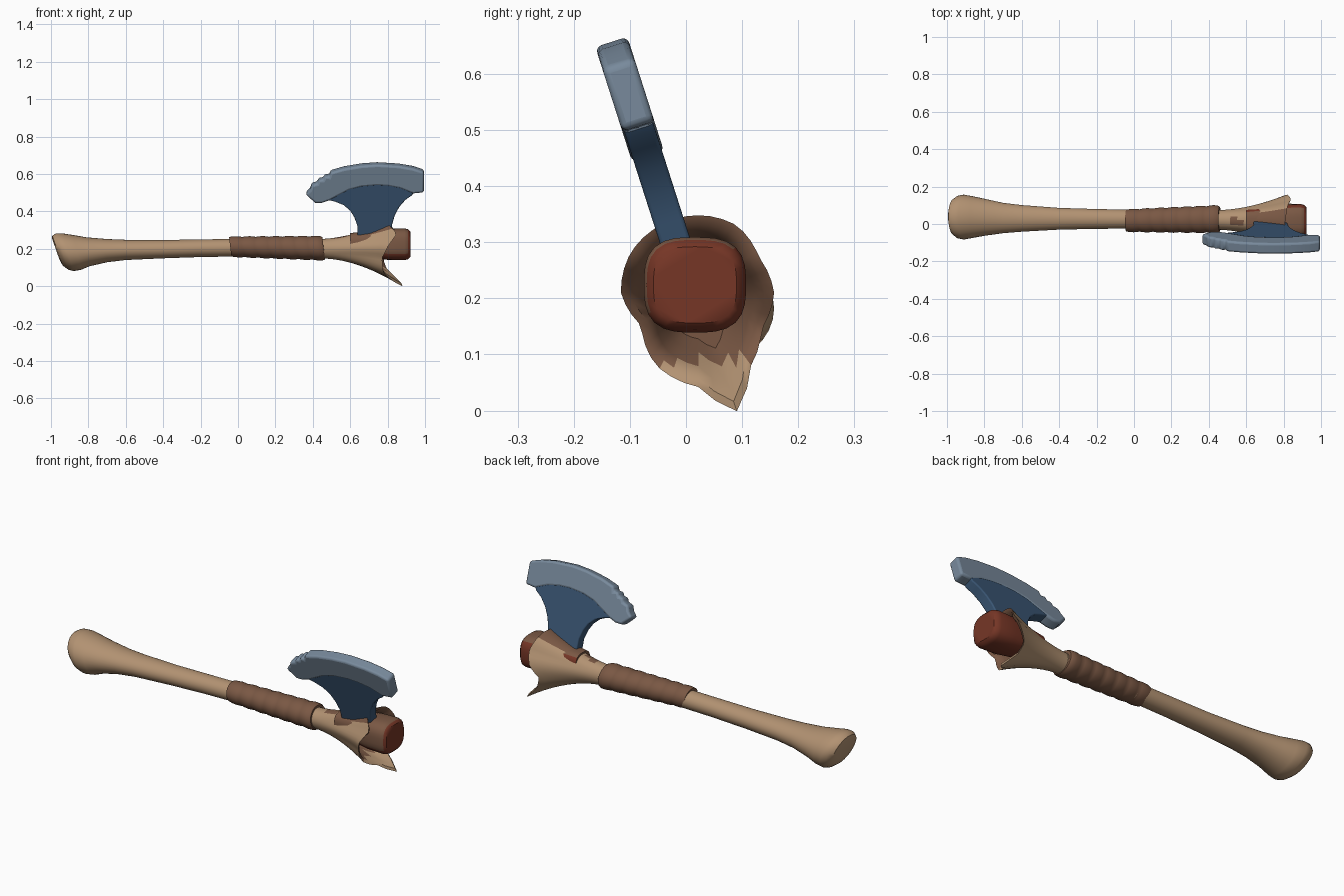
import bpy, bmesh, math
from mathutils import Vector

if "Cube" in bpy.data.objects:
    bpy.data.objects.remove(bpy.data.objects["Cube"])


def colour(name, r, g, b):
    m = bpy.data.materials.new(name)
    lin = [((c / 255 + 0.055) / 1.055) ** 2.4 for c in (r, g, b)]
    m.diffuse_color = (*lin, 1)
    m.use_nodes = True
    m.node_tree.nodes["Principled BSDF"].inputs["Base Color"].default_value = m.diffuse_color
    return m


TAN = colour("bone tan", 178, 146, 114)
BROWN = colour("leather brown", 122, 88, 68)
RED = colour("rust red", 118, 54, 38)
DARK = colour("dark blue steel", 58, 86, 116)
LIGHT = colour("pale edge steel", 120, 138, 156)


def finish(bm, name, mats, rule=None, angle=40):
    bmesh.ops.recalc_face_normals(bm, faces=bm.faces)
    bm.normal_update()
    if rule:
        for f in bm.faces:
            f.material_index = rule(f)
    me = bpy.data.meshes.new(name)
    bm.to_mesh(me)
    bm.free()
    for m in mats:
        me.materials.append(m)
    ob = bpy.data.objects.new(name, me)
    bpy.context.collection.objects.link(ob)
    bpy.ops.object.select_all(action='DESELECT')
    ob.select_set(True)
    bpy.context.view_layer.objects.active = ob
    bpy.ops.object.shade_smooth_by_angle(angle=math.radians(angle))
    return ob


def ring(x, cy, cz, ry, rz, shear=0, power=2, n=32):
    """Rounded cross-section around the x axis; shear tilts it."""
    pts = []
    for i in range(n):
        a = 2 * math.pi * i / n
        c, s = math.cos(a), math.sin(a)
        k = (abs(c) ** power + abs(s) ** power) ** (-1 / power)
        pts.append(Vector((x - shear * rz * k * s, cy + ry * k * c, cz + rz * k * s)))
    return pts


def loft(name, rings, mats, rule=None, angle=40):
    bm = bmesh.new()
    vs = [[bm.verts.new(p) for p in r] for r in rings]
    n = len(vs[0])
    for a, b in zip(vs, vs[1:]):
        for i in range(n):
            j = (i + 1) % n
            bm.faces.new((a[i], a[j], b[j], b[i]))
    bm.faces.new(vs[0])
    bm.faces.new(vs[-1])
    return finish(bm, name, mats, rule, angle)


# Handle with flared, slanted pommel: x, cy, cz, ry, rz, shear
handle = [(-.975, .04, .20, .065, .055, .35), (-.965, .038, .19, .095, .08, .35),
          (-.94, .037, .185, .114, .097, .35), (-.91, .037, .182, .12, .101, .3),
          (-.86, .037, .18, .111, .093, .2), (-.8, .036, .184, .099, .077, .1),
          (-.7, .032, .19, .081, .062, 0), (-.6, .03, .194, .071, .054, 0),
          (-.4, .028, .198, .058, .049, 0), (-.2, .027, .203, .053, .047, 0),
          (0, .026, .206, .05, .047, 0), (.46, .024, .202, .053, .05, 0)]
loft("handle", [ring(*h) for h in handle], [TAN])

# Leather grip: overlapping bands
rings = []
BANDS = 7
for b in range(BANDS):
    for u, k in ((0.02, .955), (.2, 1.0), (.55, 1.03), (.85, 1.0)):
        t = (b + u) / BANDS
        rings.append(ring(-.043 + .5 * t, .018 + .008 * t, .211 - .008 * t,
                          (.06 + .014 * t) * k, (.054 + .011 * t) * k, .12))
rings.append(ring(.458, .026, .203, .066, .06, .12))
loft("leather_grip", rings, [BROWN], angle=50)

# Socket: trumpet flaring to a jagged rim. Rim: angle, radius, x
RIM = [(0, .135, .82), (30, .125, .84), (60, .138, .82), (90, .138, .81),
       (120, .138, .80), (150, .14, .85), (180, .138, .80), (210, .117, .77),
       (240, .15, .775), (270, .168, .81), (288, .222, .88), (306, .16, .80),
       (330, .13, .775), (360, .135, .82)]


def rim_at(deg):
    for (a0, r0, x0), (a1, r1, x1) in zip(RIM, RIM[1:]):
        if a0 <= deg <= a1:
            u = (deg - a0) / (a1 - a0)
            return r0 + (r1 - r0) * u, x0 + (x1 - x0) * u


def socket_ring(t, inset=0.0):
    pts = []
    for i in range(40):
        deg = i * 9
        a = math.radians(deg)
        r, x = rim_at(deg)
        rad = .052 + (r - .052) * t ** 1.8 - inset
        pts.append(Vector((.44 + (x - .44) * t, .022 + rad * math.cos(a),
                           .2 + .01 * t + rad * math.sin(a))))
    return pts


def socket_rule(f):
    c = f.calc_center_median()
    out = Vector((0, c.y - .022, c.z - .208))
    if f.normal.dot(out) < 0 or f.normal.x > .75:      # inside of the cup
        return 0 if c.z < .085 else 1
    deg = math.degrees(math.atan2(out.z, out.y))
    if c.x > .63 and 62 < deg < 138:                   # packing round the blade
        return 1
    return 1 if .53 < c.x < .57 and 75 < deg < 120 else 0


outer = [socket_ring(i / 10) for i in range(11)]
inner = [socket_ring(.985, .014), socket_ring(.9, .018), socket_ring(.75, .018),
         socket_ring(.6, .02)]
loft("socket", outer + inner, [TAN, BROWN], socket_rule, 50)

# Core peg poking out of the socket
core = [(.6, .06, .06), (.75, .08, .076), (.8, .088, .083), (.89, .091, .085),
        (.91, .086, .08), (.921, .074, .068)]
loft("core_peg", [ring(x, .016, .224, ry, rz, 0, 3) for x, ry, rz in core], [RED, BROWN],
     lambda f: 1 if f.normal.x < .5 and f.normal.z > -.4 and f.normal.y < .75
     and f.calc_center_median().x < .915 else 0)


# Blade plates: front-view outline leaning forward
def plate(name, outline, thick, mat, bevel):
    n = Vector((0, .952, .305))
    bm = bmesh.new()
    sides = []
    for s in (-.5, .5):
        sides.append([bm.verts.new(Vector((x, -.03 - .32 * (z - .335), z)) + n * thick * s)
                      for x, z in outline])
    a, b = sides
    bm.faces.new(a)
    bm.faces.new(b)
    for i in range(len(a)):
        j = (i + 1) % len(a)
        bm.faces.new((a[i], a[j], b[j], b[i]))
    ob = finish(bm, name, [mat], angle=35)
    mod = ob.modifiers.new("soft edges", 'BEVEL')
    mod.width = bevel
    mod.segments = 3
    mod.limit_method = 'ANGLE'
    mod.angle_limit = math.radians(50)
    return ob


plate("blade_body", [(.64, .24), (.638, .33), (.622, .375), (.6, .41), (.565, .44),
                     (.52, .458), (.48, .468), (.5, .51), (.6, .57), (.745, .59),
                     (.88, .575), (.95, .53), (.93, .492), (.895, .468), (.862, .43),
                     (.838, .385), (.825, .34), (.81, .24)], .054, DARK, .006)

plate("blade_edge", [(.362, .497), (.385, .52), (.395, .548), (.425, .555), (.432, .576),
                     (.455, .575), (.465, .596), (.488, .592), (.495, .615), (.57, .636),
                     (.66, .651), (.745, .657), (.86, .65), (.935, .637), (.994, .618),
                     (.994, .508), (.935, .502), (.865, .53), (.8, .542), (.74, .545),
                     (.66, .538), (.595, .521), (.54, .492), (.49, .466), (.45, .452),
                     (.412, .452)], .06, LIGHT, .012)
